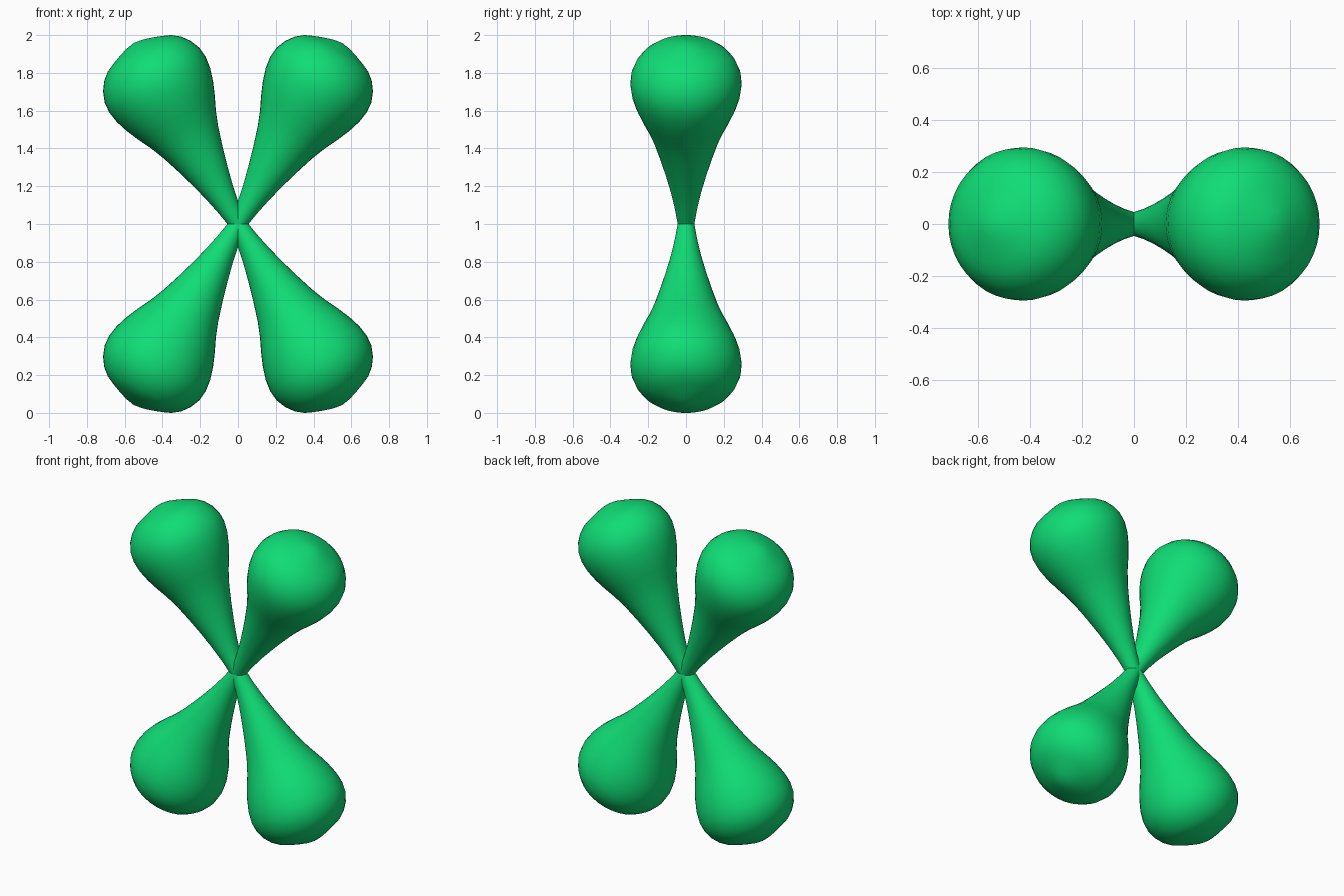
import bpy, bmesh, math
from mathutils import Matrix

if "Cube" in bpy.data.objects:
    bpy.data.objects.remove(bpy.data.objects["Cube"])

mat = bpy.data.materials.new("green")
mat.diffuse_color = (0.005, 0.72, 0.18, 1)
mat.use_nodes = True
mat.node_tree.nodes["Principled BSDF"].inputs["Base Color"].default_value = mat.diffuse_color

# Lobe profile: (distance along axis, radius), from the narrow root to the tip
profile = [(0, 0.044), (0.1, 0.06), (0.2, 0.081), (0.3, 0.107), (0.4, 0.136),
           (0.5, 0.168), (0.58, 0.2), (0.65, 0.234), (0.72, 0.264), (0.79, 0.286),
           (0.853, 0.295), (0.91, 0.29), (0.965, 0.268), (1.01, 0.235),
           (1.043, 0.194), (1.063, 0.15), (1.082, 0.1), (1.098, 0.05), (1.106, 0)]
SIDES = 40


def lobe(name, degrees):
    """Teardrop lobe of revolution, tilted about y from the shared centre."""
    bm = bmesh.new()
    verts = [bm.verts.new((r, 0, s)) for s, r in profile]
    edges = [bm.edges.new(pair) for pair in zip(verts, verts[1:])]
    bmesh.ops.spin(bm, geom=verts + edges, cent=(0, 0, 0), axis=(0, 0, 1),
                   angle=math.tau, steps=SIDES)
    bmesh.ops.remove_doubles(bm, verts=bm.verts, dist=1e-4)
    bmesh.ops.holes_fill(bm, edges=[e for e in bm.edges if e.is_boundary], sides=0)
    bmesh.ops.recalc_face_normals(bm, faces=bm.faces)
    for f in bm.faces:
        f.smooth = len(f.verts) < 5
    bm.transform(Matrix.Translation((0, 0, 1)) @
                 Matrix.Rotation(math.radians(degrees), 4, 'Y'))
    mesh = bpy.data.meshes.new(name)
    bm.to_mesh(mesh)
    bm.free()
    mesh.materials.append(mat)
    obj = bpy.data.objects.new(name, mesh)
    bpy.context.collection.objects.link(obj)


# Four lobes forming an X in the xz plane
lobe("upper_right_lobe", 30)
lobe("upper_left_lobe", -30)
lobe("lower_right_lobe", 150)
lobe("lower_left_lobe", -150)
